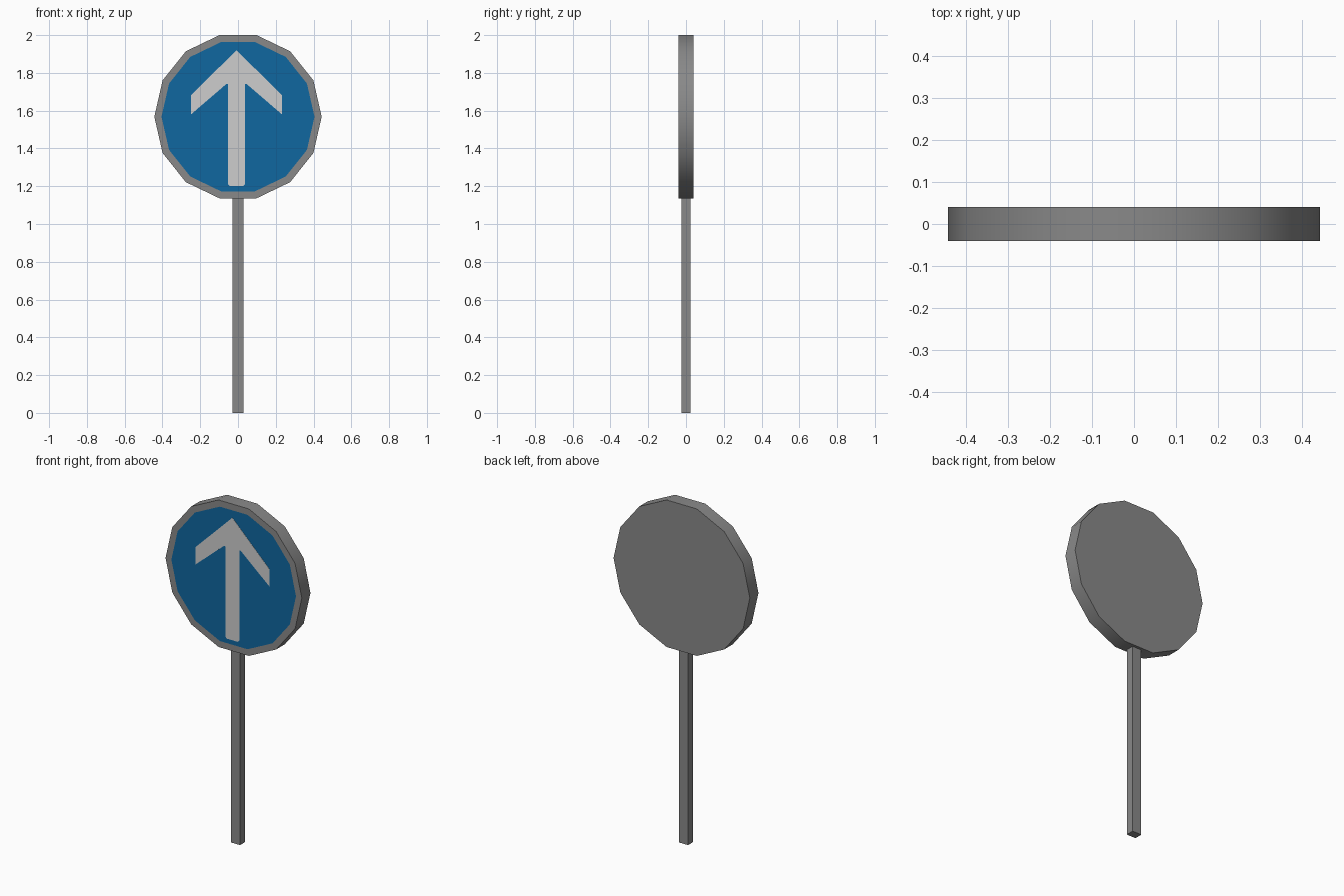
import bpy, bmesh, math

if "Cube" in bpy.data.objects:
    bpy.data.objects.remove(bpy.data.objects["Cube"])

def material(name, rgb):
    m = bpy.data.materials.new(name)
    m.diffuse_color = (*rgb, 1)
    m.use_nodes = True
    m.node_tree.nodes["Principled BSDF"].inputs["Base Color"].default_value = m.diffuse_color
    return m

GREY = material("grey_metal", (0.25, 0.25, 0.25))
BLUE = material("sign_blue", (0.005, 0.135, 0.35))
WHITE = material("arrow_white", (0.61, 0.61, 0.61))

def make_object(name, bm, *mats):
    bmesh.ops.recalc_face_normals(bm, faces=bm.faces)
    mesh = bpy.data.meshes.new(name)
    bm.to_mesh(mesh)
    bm.free()
    for m in mats:
        mesh.materials.append(m)
    ob = bpy.data.objects.new(name, mesh)
    bpy.context.collection.objects.link(ob)
    return ob

def prism(bm, outline, y_front, y_back):
    """Extrude an (x, z) outline along y; returns the front face."""
    front = bm.faces.new([bm.verts.new((x, y_front, z)) for x, z in outline])
    back = bmesh.ops.extrude_face_region(bm, geom=[front], use_keep_orig=True)
    for v in back["geom"]:
        if isinstance(v, bmesh.types.BMVert):
            v.co.y = y_back
    return front

SIDES, RADIUS, CENTRE_Z, HALF_DEPTH = 14, 0.443, 1.568, 0.04

# Square post
bm = bmesh.new()
prism(bm, [(-0.03, 0), (0.03, 0), (0.03, 1.145), (-0.03, 1.145)], -0.024, 0.024)
make_object("post", bm, GREY)

# Fourteen-sided sign disc with an inset blue front
bm = bmesh.new()
ring = [(RADIUS * math.cos(math.tau * i / SIDES),
         CENTRE_Z + RADIUS * math.sin(math.tau * i / SIDES)) for i in range(SIDES)]
front = prism(bm, ring, -HALF_DEPTH, HALF_DEPTH)
bmesh.ops.inset_region(bm, faces=[front], thickness=0.038)
front.material_index = 1
disc = make_object("sign_disc", bm, GREY, BLUE)
bpy.context.view_layer.objects.active = disc
disc.select_set(True)
bpy.ops.object.shade_smooth_by_angle(angle=math.radians(30))

# Arrow plate: right half of the outline, mirrored about the arrow's axis
AXIS = -0.008
half = [(0.036, 1.20), (0.045, 1.21), (0.045, 1.74), (0.055, 1.74),
        (0.241, 1.58), (0.241, 1.682)]
outline = ([(AXIS + x, z) for x, z in half] + [(AXIS, 1.92)]
           + [(AXIS - x, z) for x, z in reversed(half)])
bm = bmesh.new()
prism(bm, outline, -HALF_DEPTH - 0.001, -HALF_DEPTH + 0.001)
make_object("arrow", bm, WHITE)
